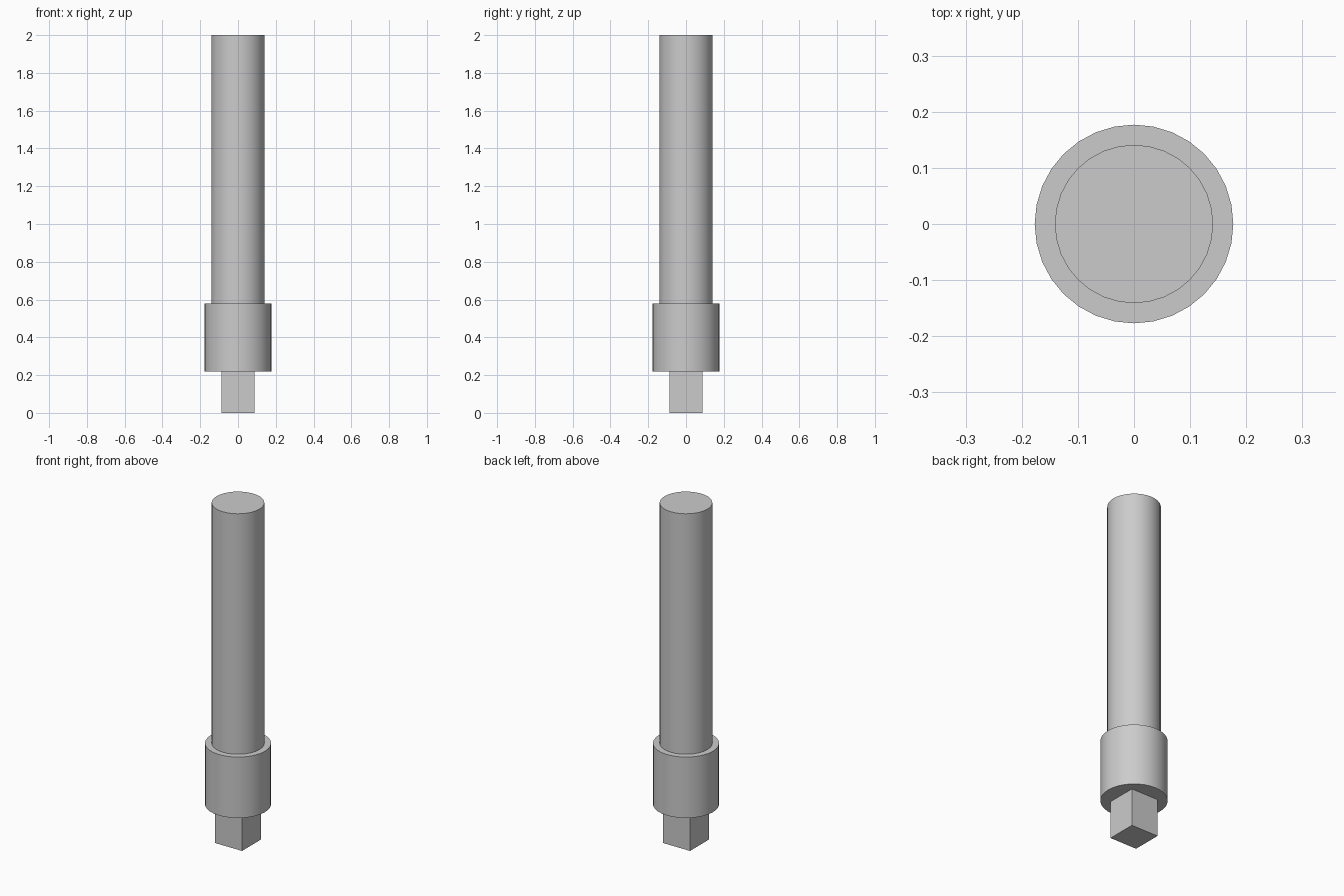
import bpy
import math

if "Cube" in bpy.data.objects:
    bpy.data.objects.remove(bpy.data.objects["Cube"])

metal = bpy.data.materials.new("grey metal")
metal.diffuse_color = (0.6, 0.6, 0.6, 1)
metal.use_nodes = True
metal.node_tree.nodes["Principled BSDF"].inputs["Base Color"].default_value = metal.diffuse_color


def finish(name):
    obj = bpy.context.object
    obj.name = name
    obj.data.materials.append(metal)
    return obj


def cylinder(name, radius, z0, z1):
    bpy.ops.mesh.primitive_cylinder_add(vertices=32, radius=radius, depth=z1 - z0,
                                        location=(0, 0, (z0 + z1) / 2))
    finish(name)
    bpy.ops.object.shade_smooth_by_angle(angle=math.radians(30))


# Long round rod and the wider collar below it
cylinder("shaft", 0.141, 0.58, 2.0)
cylinder("collar", 0.177, 0.22, 0.58)

# Square drive at the bottom
bpy.ops.mesh.primitive_cube_add(size=1, location=(0, 0, 0.11))
drive = finish("square_drive")
drive.scale = (0.175, 0.175, 0.22)
